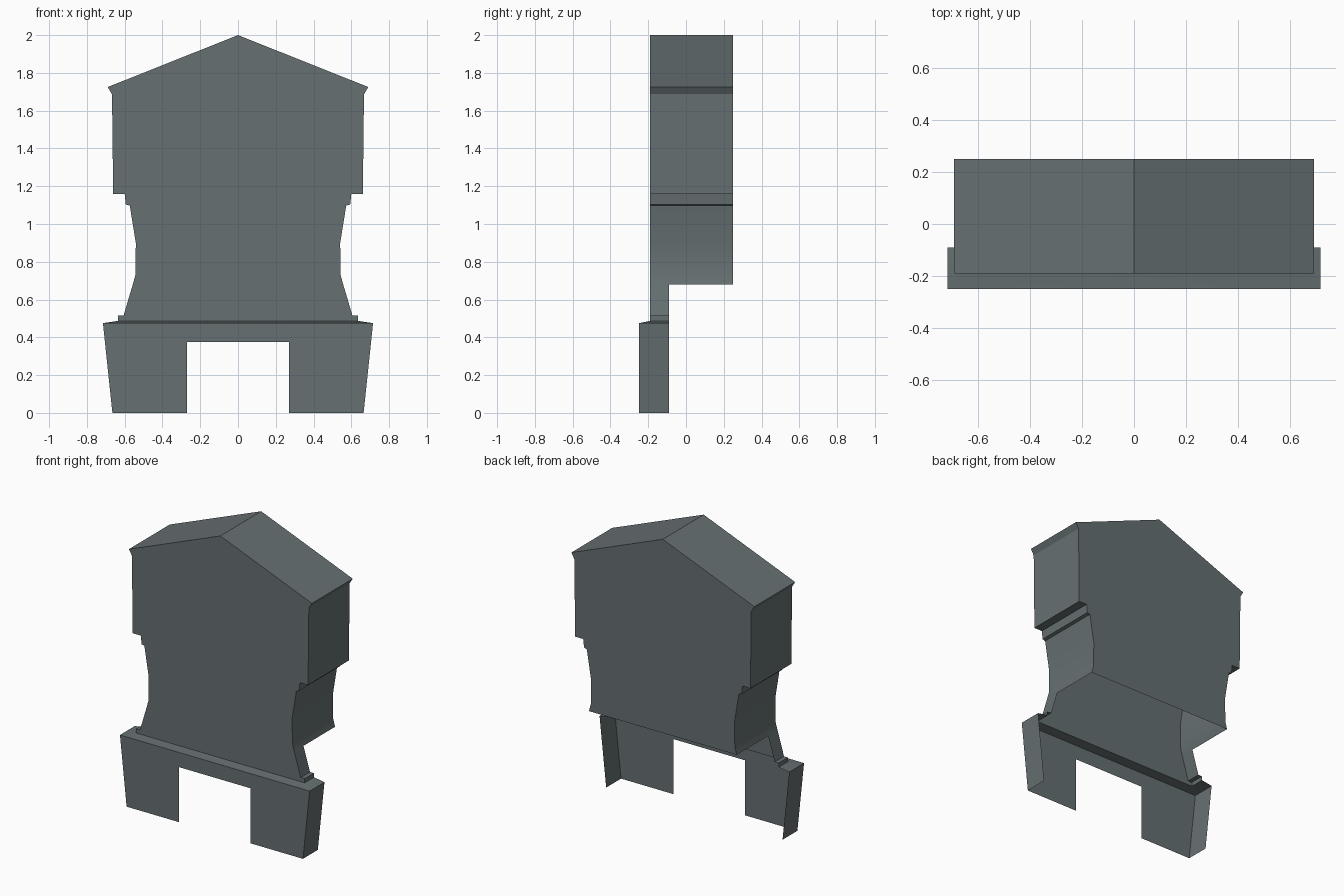
import bpy, bmesh

cube = bpy.data.objects.get("Cube")
if cube:
    bpy.data.objects.remove(cube)

# Single slate colour
slate = bpy.data.materials.new("slate_grey")
slate.use_nodes = True
colour = (0.133, 0.160, 0.167, 1)
slate.diffuse_color = colour
slate.node_tree.nodes["Principled BSDF"].inputs["Base Color"].default_value = colour

FRONT, MID, BACK = -0.19, -0.09, 0.25   # wall planes of the body
LIP = -0.25                             # front plane of the base


def finish(name, bm):
    bmesh.ops.remove_doubles(bm, verts=bm.verts, dist=0.0005)
    bmesh.ops.recalc_face_normals(bm, faces=bm.faces)
    mesh = bpy.data.meshes.new(name)
    bm.to_mesh(mesh)
    bm.free()
    mesh.materials.append(slate)
    ob = bpy.data.objects.new(name, mesh)
    bpy.context.collection.objects.link(ob)
    bpy.ops.object.select_all(action='DESELECT')
    ob.select_set(True)
    bpy.context.view_layer.objects.active = ob
    bpy.ops.object.shade_smooth_by_angle(angle=0.52)
    return ob


def face(bm, points):
    bm.faces.new([bm.verts.new(p) for p in points])


def mirrored(half):
    """Close a half outline (x, z) running from top to bottom."""
    return half + [(-x, z) for x, z in reversed(half) if x > 0]


# Half outline of the gabled body, roof peak down to the base
upper = [(0, 2.0), (0.69, 1.725), (0.667, 1.687), (0.661, 1.16), (0.6, 1.16),
         (0.594, 1.103), (0.573, 1.097), (0.541, 0.9), (0.543, 0.73), (0.557, 0.68)]
lower = [(0.557, 0.68), (0.606, 0.515), (0.636, 0.515), (0.636, 0.487)]

# Body: front and back panels joined by roof and side walls, open underneath
bm = bmesh.new()
face(bm, [(x, FRONT, z) for x, z in mirrored(upper + lower[1:])])
face(bm, [(x, BACK, z) for x, z in mirrored(upper)])
for outline, rear in ((upper, BACK), (lower, MID)):
    for (xa, za), (xb, zb) in zip(outline, outline[1:]):
        for s in (1, -1):
            face(bm, [(s * xa, FRONT, za), (s * xa, rear, za),
                      (s * xb, rear, zb), (s * xb, FRONT, zb)])
finish("gabled_body", bm)

# Base: notched front plate, flared ends and a sloping ledge, open at the back
bm = bmesh.new()
TOP, LEDGE = 0.475, 0.487
plate = [(0.715, TOP), (0.665, 0), (0.27, 0), (0.27, 0.375)]
face(bm, [(x, LIP, z) for x, z in mirrored(plate)])
face(bm, [(-0.715, LIP, TOP), (0.715, LIP, TOP),
          (0.636, FRONT, LEDGE), (-0.636, FRONT, LEDGE)])
for s in (1, -1):
    face(bm, [(s * 0.665, LIP, 0), (s * 0.665, MID, 0),
              (s * 0.715, MID, TOP), (s * 0.715, LIP, TOP)])
    face(bm, [(s * 0.715, LIP, TOP), (s * 0.715, MID, TOP),
              (s * 0.636, MID, LEDGE), (s * 0.636, FRONT, LEDGE)])
finish("notched_base", bm)
